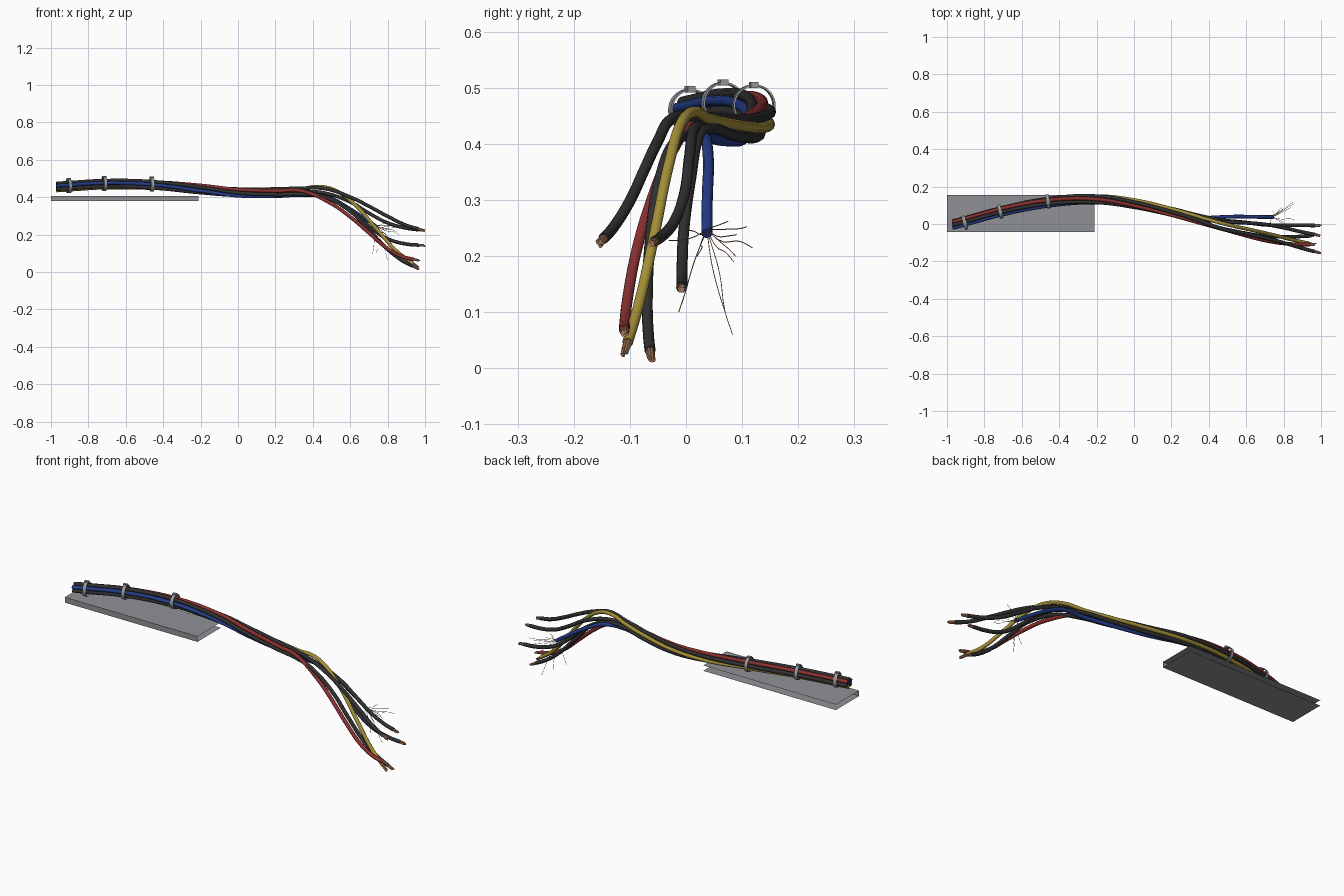
import bpy, bmesh, math, random
from mathutils import Vector, Matrix

if "Cube" in bpy.data.objects:
    bpy.data.objects.remove(bpy.data.objects["Cube"])

random.seed(4)


def material(name, rgb):
    m = bpy.data.materials.new(name)
    m.diffuse_color = (*rgb, 1)
    m.use_nodes = True
    m.node_tree.nodes["Principled BSDF"].inputs["Base Color"].default_value = m.diffuse_color
    return m


BLACK = material("black_rubber", (0.03, 0.03, 0.03))
RED = material("red_rubber", (0.26, 0.03, 0.03))
BLUE = material("blue_rubber", (0.018, 0.045, 0.25))
YELLOW = material("yellow_rubber", (0.38, 0.28, 0.04))
COPPER = material("copper", (0.55, 0.27, 0.15))
TIE = material("tie_grey", (0.31, 0.32, 0.33))
PLATE = material("plate_grey", (0.28, 0.285, 0.3))


def tubes(name, paths, radius, mat, sides=2, steps=8):
    """One mesh made of round tubes that follow smooth paths."""
    cu = bpy.data.curves.new(name, 'CURVE')
    cu.dimensions = '3D'
    cu.bevel_depth = radius
    cu.bevel_resolution = sides
    cu.resolution_u = steps
    cu.use_fill_caps = True
    for path in paths:
        sp = cu.splines.new('BEZIER')
        sp.bezier_points.add(len(path) - 1)
        for bp, p in zip(sp.bezier_points, path):
            bp.co = p
            bp.handle_left_type = bp.handle_right_type = 'AUTO'
    ob = bpy.data.objects.new(name, cu)
    bpy.context.collection.objects.link(ob)
    bpy.ops.object.select_all(action='DESELECT')
    ob.select_set(True)
    bpy.context.view_layer.objects.active = ob
    bpy.ops.object.convert(target='MESH')
    ob = bpy.context.object
    ob.data.materials.clear()
    ob.data.materials.append(mat)
    bpy.ops.object.shade_smooth_by_angle(angle=math.radians(50))
    return ob


def mesh_object(name, bm, mat):
    me = bpy.data.meshes.new(name)
    bm.to_mesh(me)
    bm.free()
    me.materials.append(mat)
    ob = bpy.data.objects.new(name, me)
    bpy.context.collection.objects.link(ob)
    return ob


# Tray: open channel with top, bottom and front sheets
bm = bmesh.new()
profile = [(0.155, 0.408), (-0.043, 0.408), (-0.043, 0.379), (0.155, 0.379)]
rows = [[bm.verts.new((x, y, z)) for y, z in profile] for x in (-1.0, -0.211)]
for i in range(3):
    bm.faces.new((rows[0][i], rows[0][i + 1], rows[1][i + 1], rows[1][i]))
mesh_object("tray", bm, PLATE)

# Bundle centreline, with twist in degrees at each station
centre = [((-0.97, -0.003, 0.455), -20), ((-0.905, 0.014, 0.459), -20),
          ((-0.715, 0.066, 0.470), -18), ((-0.46, 0.116, 0.466), -5),
          ((-0.2, 0.132, 0.444), 30), ((0.0, 0.109, 0.426), 68),
          ((0.2, 0.065, 0.425), 92), ((0.34, 0.028, 0.43), 110)]

# Cables: name, colour, start angle (None is the core), fanned-out points
cables = [
    ("red_cable", RED, 60, [(0.5, -0.035, 0.365), (0.6, -0.063, 0.295), (0.7, -0.088, 0.21),
                            (0.8, -0.104, 0.125), (0.88, -0.109, 0.082), (0.94, -0.11, 0.068)]),
    ("yellow_cable", YELLOW, 300, [(0.43, 0.015, 0.457), (0.52, -0.008, 0.437), (0.62, -0.03, 0.365),
                                   (0.75, -0.06, 0.22), (0.85, -0.085, 0.11), (0.935, -0.104, 0.046)]),
    ("blue_cable", BLUE, 180, [(0.46, 0.037, 0.404), (0.55, 0.04, 0.365), (0.65, 0.038, 0.305),
                               (0.745, 0.037, 0.24)]),
    ("black_cable_upper", BLACK, 0, [(0.47, -0.025, 0.445), (0.6, -0.052, 0.401), (0.7, -0.075, 0.352),
                                     (0.8, -0.1, 0.298), (0.9, -0.13, 0.25), (0.965, -0.147, 0.231)]),
    ("black_cable_core", BLACK, None, [(0.45, 0.014, 0.425), (0.6, 0.006, 0.375), (0.7, -0.002, 0.315),
                                       (0.8, -0.02, 0.263), (0.9, -0.043, 0.235), (0.965, -0.056, 0.226)]),
    ("black_cable_back", BLACK, 240, [(0.45, 0.024, 0.413), (0.6, 0.008, 0.335), (0.7, -0.004, 0.245),
                                      (0.8, -0.007, 0.178), (0.9, -0.007, 0.15), (0.968, -0.008, 0.144)]),
    ("black_cable_lower", BLACK, 120, [(0.45, -0.018, 0.405), (0.6, -0.05, 0.325), (0.7, -0.064, 0.225),
                                       (0.8, -0.069, 0.122), (0.88, -0.067, 0.06), (0.935, -0.064, 0.031)]),
]
for name, mat, ang, fan in cables:
    path = []
    for p, twist in centre:
        p = Vector(p)
        if ang is not None:
            a = math.radians(ang + twist)
            p += Vector((0, math.cos(a), math.sin(a))) * 0.0195
        path.append(p)
    path += [Vector(p) for p in fan]
    tubes(name, [path], 0.0098, mat, sides=3)
    if mat is BLUE:
        continue
    # Bare copper wires at the cut end
    end = path[-1]
    d = (end - path[-2]).normalized()
    u = d.cross(Vector((0, 0, 1))).normalized()
    v = d.cross(u)
    wires = []
    for i in range(7):
        a = i * math.pi / 3
        off = (u * math.cos(a) + v * math.sin(a)) * (0.005 if i < 6 else 0)
        tip = end + off * random.uniform(0.6, 1.1) + d * random.uniform(0.024, 0.038)
        wires.append([end + off - d * 0.006, end + off + d * 0.012, tip])
    tubes(name + "_copper_end", wires, 0.0029, COPPER, sides=1, steps=3)

# Frayed strands bursting from the blue cable
root = Vector((0.745, 0.037, 0.24))
tips = [(0.80, 0.083, 0.06), (0.74, 0.07, 0.10), (0.72, -0.013, 0.10), (0.83, -0.03, 0.228),
        (0.85, 0.118, 0.215), (0.86, 0.108, 0.252), (0.80, 0.085, 0.19), (0.84, 0.09, 0.238),
        (0.81, 0.0, 0.245), (0.78, 0.075, 0.262), (0.86, 0.02, 0.20), (0.79, 0.088, 0.2)]
strands = []
for t in tips:
    t = Vector(t)
    bend = [Vector([random.uniform(-0.005, 0.005) for _ in range(3)]) for _ in range(2)]
    strands.append([root - Vector((0.01, 0, -0.007)), root.lerp(t, 0.4) + bend[0],
                    root.lerp(t, 0.75) + bend[1], t])
tubes("frayed_copper_strands", strands, 0.0009, COPPER, sides=0, steps=4)

# Cable ties: flat band with a lock block on top
for n, (pos, yaw) in enumerate([((-0.905, 0.007, 0.460), 16), ((-0.715, 0.066, 0.472), 14),
                                ((-0.46, 0.121, 0.468), 8)], 1):
    bm = bmesh.new()
    sides, w = 32, 0.009
    section = [(0.0345, -w), (0.038, -w), (0.038, w), (0.0345, w)]
    rings = []
    for i in range(sides):
        a = 2 * math.pi * i / sides
        rings.append([bm.verts.new((x, r * math.cos(a), r * math.sin(a))) for r, x in section])
    for i in range(sides):
        p, q = rings[i], rings[(i + 1) % sides]
        for j in range(4):
            k = (j + 1) % 4
            bm.faces.new((p[j], p[k], q[k], q[j]))
    # Lock block
    bmesh.ops.create_cube(bm, size=1, matrix=Matrix.Translation((0, 0, 0.037)) @ Matrix.Diagonal((0.022, 0.014, 0.011, 1)))
    bmesh.ops.recalc_face_normals(bm, faces=bm.faces)
    ob = mesh_object(f"cable_tie_{n}", bm, TIE)
    ob.location = pos
    ob.rotation_euler = (0, 0, math.radians(yaw))
    bpy.ops.object.select_all(action='DESELECT')
    ob.select_set(True)
    bpy.context.view_layer.objects.active = ob
    bpy.ops.object.shade_smooth_by_angle(angle=math.radians(30))
